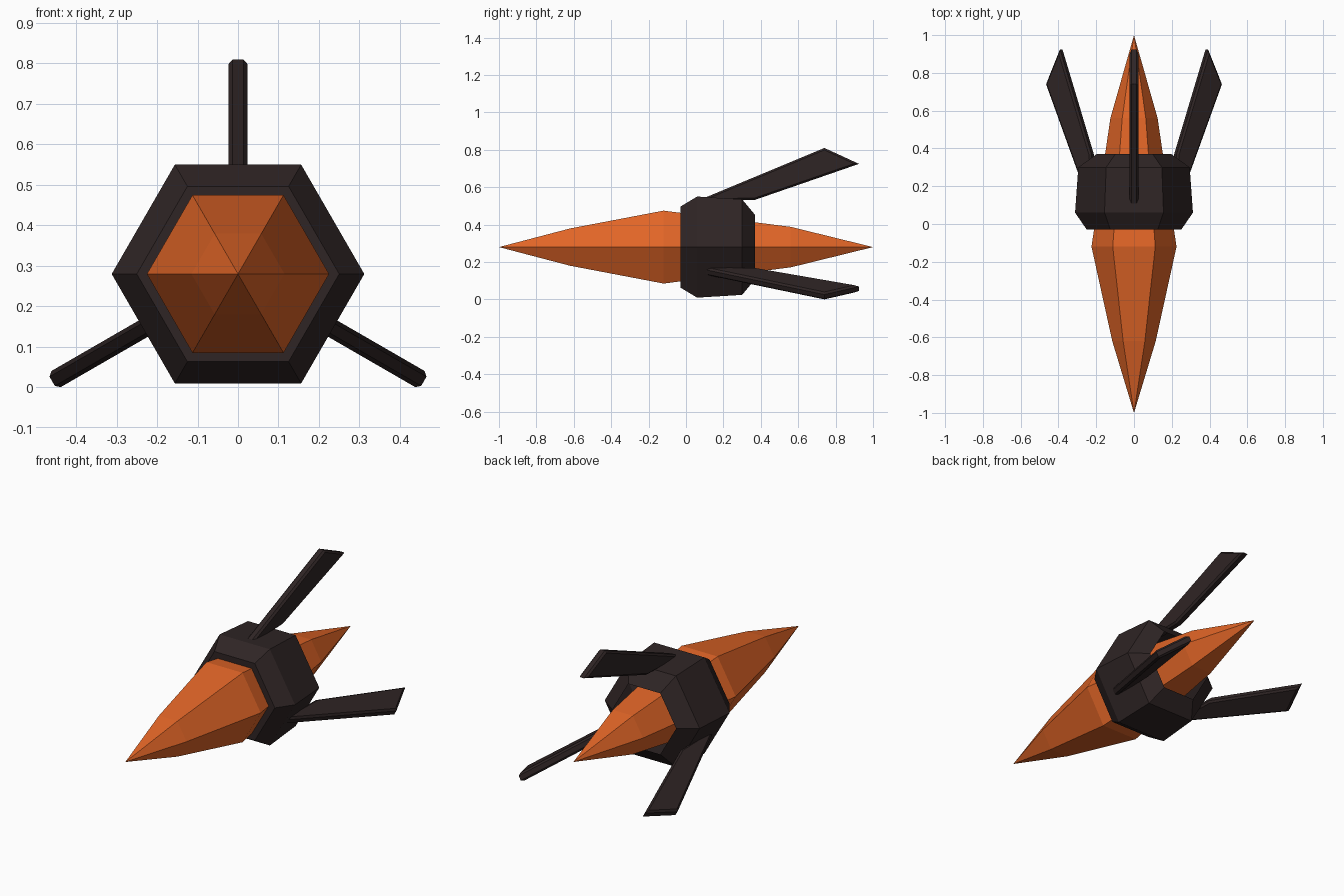
import bpy, bmesh
from math import cos, sin, pi, radians
from mathutils import Matrix, Vector

cube = bpy.data.objects.get("Cube")
if cube:
    bpy.data.objects.remove(cube, do_unlink=True)

AXIS_Z = 0.28


def material(name, rgb):
    mat = bpy.data.materials.new(name)
    mat.use_nodes = True
    color = (*rgb, 1)
    mat.diffuse_color = color
    mat.node_tree.nodes["Principled BSDF"].inputs["Base Color"].default_value = color
    return mat


def finish(name, bm, mat):
    mesh = bpy.data.meshes.new(name)
    bm.to_mesh(mesh)
    bm.free()
    mesh.materials.append(mat)
    obj = bpy.data.objects.new(name, mesh)
    obj.location.z = AXIS_Z
    bpy.context.collection.objects.link(obj)
    return obj


def hex_lathe(name, profile, mat):
    """Six-sided skin along y from (y, corner radius) pairs; radius 0 is a tip."""
    bm = bmesh.new()
    rings = []
    for y, r in profile:
        if r == 0:
            rings.append([bm.verts.new((0, y, 0))] * 6)
        else:
            rings.append([bm.verts.new((r * cos(k * pi / 3), y, r * sin(k * pi / 3)))
                          for k in range(6)])
    for a, b in zip(rings, rings[1:]):
        for k in range(6):
            n = (k + 1) % 6
            corners = list(dict.fromkeys((a[k], b[k], b[n], a[n])))
            bm.faces.new(corners)
    bm.normal_update()
    # Turn the skin outward, judged on a wall in the middle of the profile
    wall = max(bm.faces, key=lambda f: Vector((f.calc_center_median().x, 0,
                                               f.calc_center_median().z)).length)
    c = wall.calc_center_median()
    if wall.normal.dot(Vector((c.x, 0, c.z))) < 0:
        bmesh.ops.reverse_faces(bm, faces=bm.faces[:])
    return finish(name, bm, mat)


def fin(name, angle, mat):
    """Swept blade with chamfered side rims, turned about the y axis."""
    half = 0.023
    outline = [(0.06, 0.247), (0.74, 0.53), (0.925, 0.445), (0.37, 0.253)]
    bm = bmesh.new()
    sides = [[bm.verts.new((x, y, r)) for y, r in outline] for x in (-half, half)]
    bm.faces.new(sides[0])
    bm.faces.new(sides[1][::-1])
    for k in range(4):
        n = (k + 1) % 4
        bm.faces.new((sides[0][k], sides[1][k], sides[1][n], sides[0][n]))
    bmesh.ops.recalc_face_normals(bm, faces=bm.faces[:])
    rims = [e for e in bm.edges if abs(e.verts[0].co.x - e.verts[1].co.x) < half]
    bmesh.ops.bevel(bm, geom=rims, offset=0.01, segments=1, affect='EDGES')
    bm.transform(Matrix.Rotation(radians(angle), 4, 'Y'))
    return finish(name, bm, mat)


orange = material("burnt orange", (0.75, 0.13, 0.02))
dark = material("dark brown", (0.028, 0.018, 0.018))

# Long faceted spindle, pointed at both ends
hex_lathe("spindle_body", [(-1, 0), (-0.62, 0.115), (-0.12, 0.225),
                           (0.56, 0.125), (1, 0)], orange)

# Collar shell around the middle, open at the rear
hex_lathe("collar", [(-0.03, 0.21), (-0.03, 0.25), (0.06, 0.312),
                     (0.30, 0.295), (0.37, 0.198)], dark)

# Three swept fins
for part, angle in (("top_fin", 0), ("left_fin", 120), ("right_fin", 240)):
    fin(part, angle, dark)
